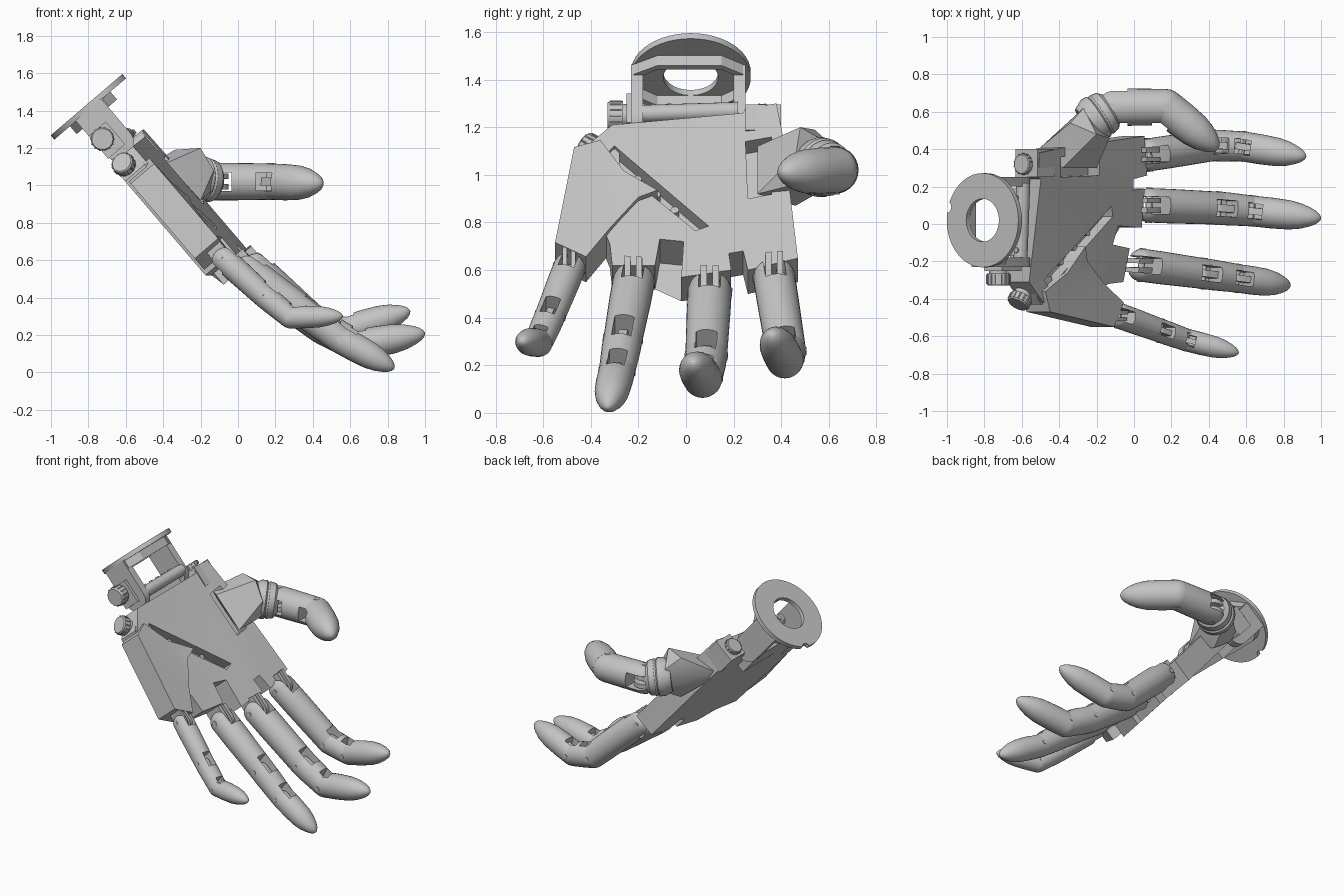
import bpy, bmesh, math
from mathutils import Vector

cube = bpy.data.objects.get("Cube")
if cube:
    bpy.data.objects.remove(cube, do_unlink=True)

grey = bpy.data.materials.new("plain grey")
grey.use_nodes = True
grey.diffuse_color = (0.55, 0.55, 0.55, 1)
grey.node_tree.nodes["Principled BSDF"].inputs["Base Color"].default_value = grey.diffuse_color
parts = []

# Hand frame: u runs from wrist to fingers, n points out of the palm
ORIGIN = Vector((-0.8, 0, 1.42))
ALONG, SIDE, OUT = Vector((0.65, 0, -0.76)), Vector((0, 1, 0)), Vector((0.76, 0, 0.65))


def place(u, y, n):
    return ORIGIN + ALONG * u + SIDE * y + OUT * n


def finish(name, bm):
    bmesh.ops.recalc_face_normals(bm, faces=bm.faces)
    mesh = bpy.data.meshes.new(name)
    bm.to_mesh(mesh)
    bm.free()
    mesh.materials.append(grey)
    obj = bpy.data.objects.new(name, mesh)
    bpy.context.collection.objects.link(obj)
    parts.append(obj)
    return obj


def hull(name, points):
    bm = bmesh.new()
    verts = [bm.verts.new(p) for p in points]
    res = bmesh.ops.convex_hull(bm, input=verts)
    junk = {g for g in res["geom_interior"] + res["geom_unused"] if isinstance(g, bmesh.types.BMVert)}
    bmesh.ops.delete(bm, geom=list(junk), context="VERTS")
    bmesh.ops.dissolve_limit(bm, angle_limit=0.01, verts=bm.verts, edges=bm.edges)
    return finish(name, bm)


def box(name, us, ys, ns):
    return hull(name, [place(u, y, n) for u in us for y in ys for n in ns])


def lathe(name, a, b, profile, sides=28, ring=False):
    """Revolve (fraction along a-b, radius) pairs; ring closes the profile on itself."""
    a, b = Vector(a), Vector(b)
    turn = (b - a).to_track_quat("Z", "Y")
    bm = bmesh.new()
    loops = []
    for t, r in profile:
        loops.append([bm.verts.new(a.lerp(b, t) + turn @ Vector((
            r * math.cos(math.tau * k / sides), r * math.sin(math.tau * k / sides), 0)))
            for k in range(sides)])
    pairs = list(zip(loops, loops[1:]))
    if ring:
        pairs.append((loops[-1], loops[0]))
    else:
        bm.faces.new(loops[0])
        bm.faces.new(loops[-1])
    for p, q in pairs:
        for k in range(sides):
            m = (k + 1) % sides
            bm.faces.new((p[k], p[m], q[m], q[k]))
    return finish(name, bm)


def rod(name, a, b, r, sides=20):
    return lathe(name, a, b, [(0, r), (1, r)], sides)


def plate(name, root, eye, side, offset, thick, r):
    """Flat lug from root, rounded around eye."""
    d = (eye - root).normalized()
    up = d.cross(side)
    pts = []
    for s in (offset - thick / 2, offset + thick / 2):
        pts += [root + side * s + up * h for h in (-r, r)]
        for k in range(13):
            w = math.pi * (k / 12 - 0.5)
            pts.append(eye + side * s + (d * math.cos(w) + up * math.sin(w)) * r)
    return hull(name, pts)


def cut(target, cutter):
    parts.remove(cutter)
    mod = target.modifiers.new("cut", "BOOLEAN")
    mod.operation, mod.solver, mod.object = "DIFFERENCE", "EXACT", cutter
    bpy.context.view_layer.objects.active = target
    bpy.ops.object.modifier_apply(modifier=mod.name)
    bpy.data.objects.remove(cutter, do_unlink=True)


def palm_height(y):
    return min(0.15, max(0.045, 0.09 + 0.15 * y))


def slope_point(y, z, lift):
    """Point of the sloping palm surface seen at (y, z), moved by lift along the normal."""
    n = palm_height(y)
    return place((ORIGIN.z + OUT.z * n - z) / -ALONG.z, y, n + lift)


def slab(name, outline, raised, depth):
    bm = bmesh.new()
    top = [bm.verts.new(slope_point(y, z, raised)) for y, z in outline]
    low = [bm.verts.new(slope_point(y, z, raised - depth)) for y, z in outline]
    caps = [bm.faces.new(top), bm.faces.new(low[::-1])]
    for k in range(len(top)):
        m = (k + 1) % len(top)
        bm.faces.new((top[k], low[k], low[m], top[m]))
    bmesh.ops.triangulate(bm, faces=caps)
    return finish(name, bm)


# Palm body with finger notches, and the separate little-finger side
palm = slab("palm", [(-0.31, 1.21), (0.24, 1.26), (0.25, 1.28), (0.38, 1.3), (0.41, 1.15),
                     (0.47, 0.65), (0.26, 0.6), (0.24, 0.68), (0.18, 0.67), (0.19, 0.6),
                     (-0.02, 0.57), (-0.01, 0.72), (-0.11, 0.73), (-0.13, 0.62),
                     (-0.31, 0.62), (-0.32, 0.71), (-0.4, 0.9), (-0.42, 1.12)], 0, 0.155)
slab("little_finger_side", [(-0.47, 1.1), (-0.36, 1.13), (-0.26, 1.0), (-0.12, 0.92), (-0.2, 0.89),
                            (-0.32, 0.76), (-0.42, 0.64), (-0.55, 0.7)], 0.025, 0.165)
# Diagonal groove and thumb pocket
groove = [(-0.345, 1.08), (-0.3, 1.12), (0.095, 0.785), (0.04, 0.765)]
cut(palm, hull("groove_cutter", [slope_point(y, z, h) for y, z in groove for h in (-0.07, 0.06)]))
pocket = [(0.25, 1.14), (0.36, 1.16), (0.36, 0.92), (0.26, 0.9)]
cut(palm, hull("pocket_cutter", [slope_point(y, z, h) for y, z in pocket for h in (-0.08, 0.06)]))
for k, t in enumerate((0.3, 0.5, 0.7)):
    p = slope_point(-0.32 + 0.39 * t, 1.1 - 0.325 * t, -0.05)
    rod(f"groove_peg_{k}", p - OUT * 0.03, p + OUT * 0.02, 0.018, 12)

# Wrist flange, a ring with one notch in its rim
flange = lathe("wrist_flange", place(-0.015, 0.02, 0), place(0.015, 0.02, 0),
               [(0, 0.115), (0, 0.252), (1, 0.252), (1, 0.115)], 48, ring=True)
cut(flange, rod("notch_cutter", place(-0.1, 0.09, -0.25), place(0.1, 0.09, -0.25), 0.03))

# Wrist yoke: two arms joined by faceted bridges on the palm side and the back
for label, y in (("right", -0.205), ("left", 0.225)):
    plate(f"{label}_yoke_arm", place(0.01, y, -0.01), place(0.25, y, -0.01), SIDE, 0, 0.05, 0.09)
for label, s in (("palm", 1), ("back", -1)):
    box(f"{label}_bridge", (0.01, 0.07), (-0.12, 0.15), (s * 0.117, s * 0.142))
    for end, y0, y1 in (("right", -0.12, -0.22), ("left", 0.15, 0.24)):
        hull(f"{label}_bridge_{end}_facet", [place(u, y, s * n) for u in (0.01, 0.07) for y, n in
                                            ((y0, 0.117), (y0, 0.142), (y1, 0.05), (y1, 0.085))])
rod("wrist_crossbar", place(0.25, -0.2, 0.04), place(0.25, 0.22, 0.06), 0.037)
box("wrist_block", (0.25, 0.45), (-0.17, 0.19), (-0.09, 0.03))
for k in range(5):
    p = place(0.215, -0.14 + 0.07 * k, 0.045)
    rod(f"crossbar_stud_{k}", p, p - ALONG * 0.008, 0.014, 12)


# Ribbed knobs
def knob(name, base, direction, r, length):
    direction = direction.normalized()
    tip = base + direction * length
    lathe(name, base, tip, [(0, r * 0.8), (0.35, r * 0.8), (0.35, r), (0.9, r), (1, r * 0.9)], 28)
    turn = direction.to_track_quat("Z", "Y")
    for k in range(14):
        w = math.tau * k / 14
        edge = turn @ Vector((math.cos(w), math.sin(w), 0)) * r
        rod(f"{name}_rib_{k}", base + edge + direction * length * 0.4,
            base + edge + direction * length * 0.9, r * 0.07, 6)


knob("wrist_knob", place(0.18, -0.23, -0.055), -SIDE, 0.062, 0.1)
box("wrist_knob_mount", (0.12, 0.28), (-0.25, -0.2), (-0.1, 0.02))
hull("little_side_block", [place(u, y, n) for n in (-0.11, 0.03) for u, y in
                           ((0.32, -0.28), (0.34, -0.32), (0.43, -0.43), (0.52, -0.43), (0.52, -0.28))])
knob("little_side_knob", place(0.385, -0.37, -0.055), Vector((-0.38, -0.75, 0.4)), 0.06, 0.075)
box("thumb_side_block", (0.28, 0.42), (0.25, 0.4), (-0.02, 0.135))
knob("thumb_side_knob", place(0.29, 0.32, 0.05), -ALONG, 0.055, 0.045)


# Jointed fingers: rounded segments with a slot on the palm side of every joint
def slot(target, joint, d, side, r, deep):
    up = d.cross(side)
    cut(target, hull("slot_cutter", [joint + d * r * i + side * r * j + up * r * k
                                     for i in (-1.3 if deep > 0.5 else -0.75, 0.85)
                                     for j in (-0.5, 0.5) for k in (-deep, 1.4)]))


def finger(name, joints, radii, hint, root_dir):
    joints = [Vector(j) for j in joints]
    for i, (a, b) in enumerate(zip(joints, joints[1:])):
        r, r2, tag = radii[i], radii[min(i + 1, len(radii) - 1)], f"{name}_{i + 1}"
        d, length = (b - a).normalized(), (b - a).length
        side = (hint - d * hint.dot(d)).normalized()
        rod(f"{tag}_pin", a - side * r * 1.02, a + side * r * 1.02, r * 0.2, 12)
        profile = [(0, r), (0.3, r)]
        if i == 0:
            # Knuckle: two inner lugs from the palm between the cheeks of the finger
            for s in (-0.28, 0.28):
                plate(f"{tag}_root_lug_{'a' if s < 0 else 'b'}", a + root_dir * 0.09, a, side, s * r, r * 0.3, r * 0.7)
            profile = [(-r * 0.8 / length * math.sin(w), r * math.cos(w)) for w in (1.2, 0.9, 0.6, 0.3)] + profile
        else:
            plate(f"{tag}_tongue", a + d * r * 0.95, a, side, 0, r * 0.45, r * 0.5)
        if b == joints[-1]:
            body = lathe(f"{name}_tip", a, b, profile + [(0.55, r * 0.95), (0.72, r * 0.81), (0.85, r * 0.6),
                                                         (0.93, r * 0.42), (0.98, r * 0.22), (1, r * 0.05)])
        else:
            dome = [(1 + r2 / length * math.sin(w), r2 * math.cos(w)) for w in (0.25, 0.5, 0.75, 1, 1.25, 1.5)]
            body = lathe(f"{tag}_body", a, b, profile + [(1, r2)] + dome)
            slot(body, b, d, side, r2, 0.45)
        slot(body, a, d, side, r, 0.45 if i else 1.2)


finger("index_finger", [(0.08, 0.37, 0.57), (0.42, 0.42, 0.26), (0.58, 0.415, 0.225), (0.92, 0.36, 0.33)],
       (0.088, 0.084, 0.08), SIDE, -ALONG)
finger("middle_finger", [(0.08, 0.1, 0.51), (0.45, 0.085, 0.24), (0.63, 0.07, 0.145), (1.0, 0.03, 0.21)],
       (0.092, 0.088, 0.082), SIDE, -ALONG)
finger("ring_finger", [(0.04, -0.22, 0.55), (0.37, -0.265, 0.31), (0.55, -0.29, 0.175), (0.835, -0.33, 0.02)],
       (0.088, 0.082, 0.076), SIDE, -ALONG)
finger("little_finger", [(-0.08, -0.49, 0.61), (0.14, -0.57, 0.41), (0.28, -0.62, 0.295), (0.56, -0.69, 0.3)],
       (0.068, 0.064, 0.06), SIDE, -ALONG)

# Thumb base, collar and jointed thumb
hull("thumb_base", [(-0.5, 0.41, 1.09), (-0.27, 0.62, 1.12), (-0.34, 0.54, 1.19), (-0.2, 0.48, 1.2),
                    (-0.13, 0.46, 1.08), (-0.14, 0.5, 0.97), (-0.24, 0.6, 0.95), (-0.38, 0.3, 1.12),
                    (-0.2, 0.3, 0.92), (-0.28, 0.46, 0.87), (-0.45, 0.42, 1.0), (-0.31, 0.58, 1.0)])
lathe("thumb_collar", (-0.26, 0.53, 1.04), (-0.12, 0.62, 1.02),
      [(0, 0.1), (0.3, 0.125), (0.5, 0.125), (0.55, 0.115), (0.62, 0.12), (0.85, 0.112), (1, 0.085)], 32)
finger("thumb", [(-0.12, 0.625, 1.02), (0.17, 0.625, 1.02), (0.45, 0.4, 1.01)],
       (0.1, 0.097), Vector((0, 0, 1)), Vector((-1, -0.3, 0)).normalized())

# Smooth round parts while keeping edges sharp
bpy.ops.object.select_all(action="DESELECT")
for obj in parts:
    obj.select_set(True)
bpy.context.view_layer.objects.active = palm
bpy.ops.object.shade_smooth_by_angle(angle=math.radians(30))
